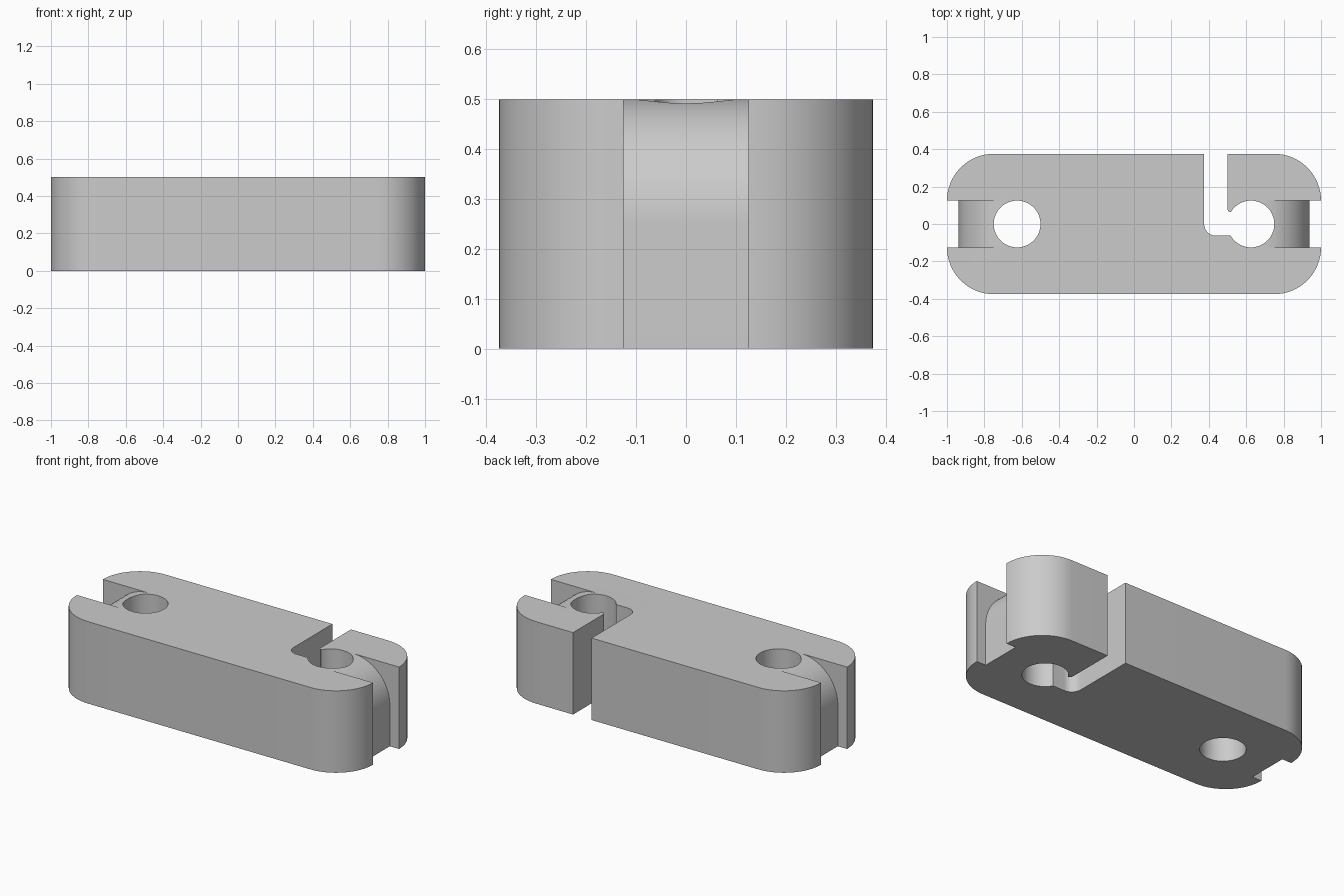
import bpy
import bmesh
from math import pi, cos, sin, radians

if "Cube" in bpy.data.objects:
    bpy.data.objects.remove(bpy.data.objects["Cube"], do_unlink=True)

LENGTH, WIDTH, HEIGHT = 2.0, 0.75, 0.5
CORNER = 0.25
HOLE_X, HOLE_R = 0.625, 0.125
GROOVE_HALF = 0.125
SLOT_HALF = 0.0625


def arc(cx, cy, r, start, end, steps=16):
    """Points on an arc, angles in degrees."""
    angles = [radians(start + (end - start) * i / steps) for i in range(steps + 1)]
    return [(cx + r * cos(a), cy + r * sin(a)) for a in angles]


def prism(name, points, low, high, axis="z"):
    """Extrude a closed outline along z (outline in xy) or y (outline in xz)."""
    place = (lambda p, d: (p[0], p[1], d)) if axis == "z" else (lambda p, d: (p[0], d, p[1]))
    bm = bmesh.new()
    base = bm.faces.new([bm.verts.new(place(p, low)) for p in points])
    top = bmesh.ops.extrude_face_region(bm, geom=[base])["geom"]
    shift = (0, 0, high - low) if axis == "z" else (0, high - low, 0)
    bmesh.ops.translate(bm, vec=shift, verts=[v for v in top if isinstance(v, bmesh.types.BMVert)])
    bmesh.ops.recalc_face_normals(bm, faces=bm.faces)
    mesh = bpy.data.meshes.new(name)
    bm.to_mesh(mesh)
    bm.free()
    obj = bpy.data.objects.new(name, mesh)
    bpy.context.collection.objects.link(obj)
    return obj


grey = bpy.data.materials.new("plain_grey")
grey.use_nodes = True
colour = (0.6, 0.6, 0.6, 1)
grey.diffuse_color = colour
grey.node_tree.nodes["Principled BSDF"].inputs["Base Color"].default_value = colour

# Block with rounded vertical corners
cx, cy = LENGTH / 2 - CORNER, WIDTH / 2 - CORNER
outline = []
for i, (sx, sy) in enumerate([(1, 1), (-1, 1), (-1, -1), (1, -1)]):
    outline += arc(sx * cx, sy * cy, CORNER, 90 * i, 90 * i + 90)
body = prism("link_block", outline, 0, HEIGHT)
body.data.materials.append(grey)

cutters = []
for side, label in [(1, "left"), (-1, "right")]:
    # Through hole
    circle = arc(side * HOLE_X, 0, HOLE_R, 0, 360, 64)[:-1]
    cutters.append(prism(label + "_hole_cutter", circle, -0.1, HEIGHT + 0.1))
    # End groove, floor curving over into the top face
    profile = arc(0.6875, 0.25, 0.25, 90, 0, 24)
    profile += [(0.9375, -0.1), (1.1, -0.1), (1.1, 0.6), (0.6875, 0.6)]
    profile = [(side * x, z) for x, z in profile]
    cutters.append(prism(label + "_groove_cutter", profile, -GROOVE_HALF, GROOVE_HALF, "y"))

# Bent entry slot running from the back face into the left hole
tip = 0.0175
slot = [(0.375, 0.5)]
slot += arc(0.4375, 0, SLOT_HALF, 180, 270, 12)
slot += [(HOLE_X, -SLOT_HALF), (HOLE_X, SLOT_HALF)]
slot += arc(0.5 + tip, SLOT_HALF + tip, tip, 270, 180, 6)
slot += [(0.5, 0.5)]
cutters.append(prism("entry_slot_cutter", slot, -0.1, HEIGHT + 0.1))

# Cut the block, then discard the cutters
for cutter in cutters:
    cutter.hide_render = True
    mod = body.modifiers.new(cutter.name, "BOOLEAN")
    mod.operation = "DIFFERENCE"
    mod.solver = "EXACT"
    mod.object = cutter

bpy.ops.object.select_all(action="DESELECT")
body.select_set(True)
bpy.context.view_layer.objects.active = body
for mod in list(body.modifiers):
    bpy.ops.object.modifier_apply(modifier=mod.name)
for cutter in cutters:
    bpy.data.objects.remove(cutter, do_unlink=True)

bpy.ops.object.shade_smooth_by_angle(angle=pi / 6)
